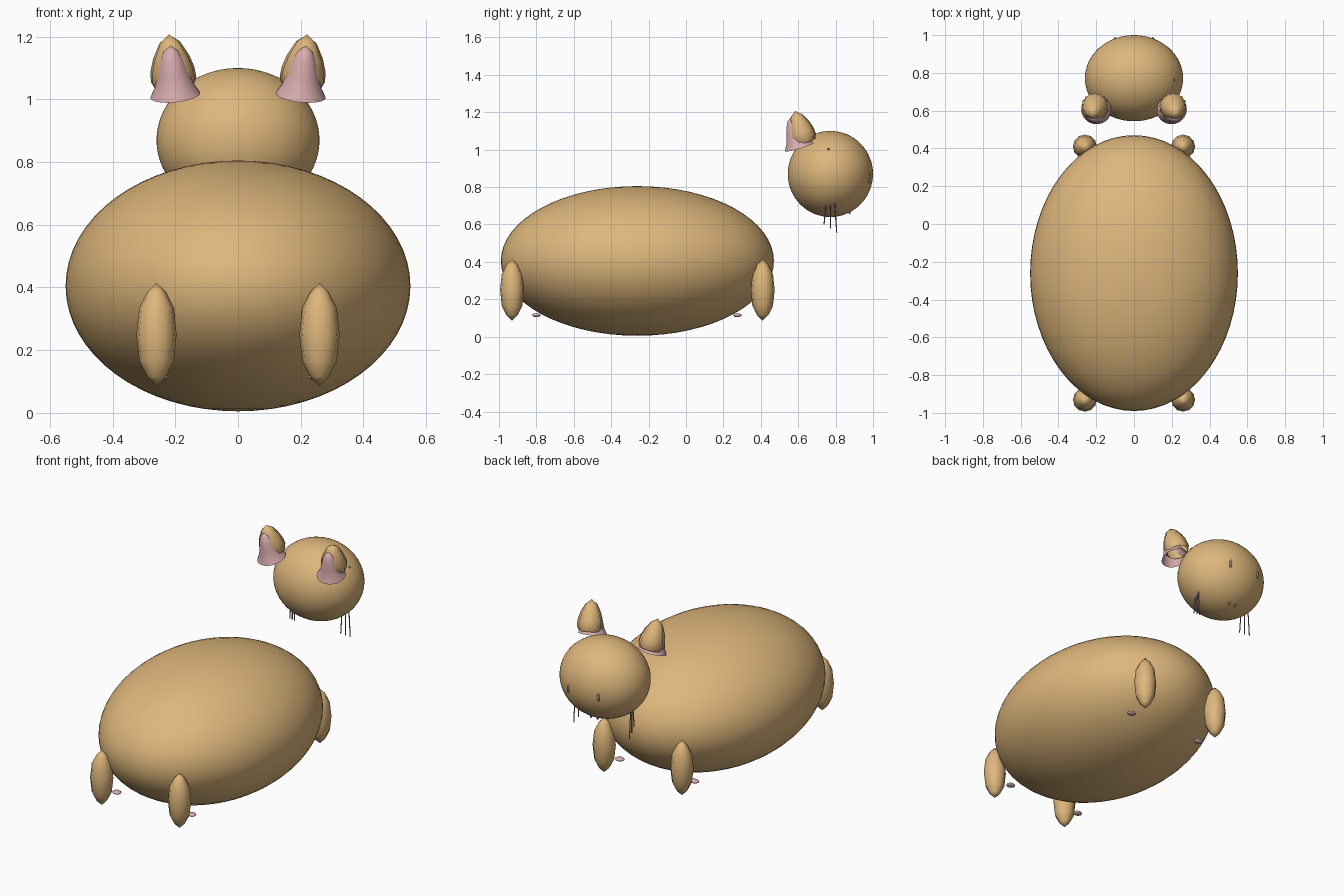
import bpy, bmesh, math
from mathutils import Vector, Matrix

cube = bpy.data.objects.get("Cube")
if cube:
    bpy.data.objects.remove(cube, do_unlink=True)


def material(name, color):
    mat = bpy.data.materials.new(name)
    mat.use_nodes = True
    rgba = (*color, 1)
    mat.diffuse_color = rgba
    mat.node_tree.nodes["Principled BSDF"].inputs["Base Color"].default_value = rgba
    return mat


TAN = material("tan fur", (0.73, 0.47, 0.20))
PINK = material("soft pink", (0.70, 0.42, 0.43))
DUSK = material("dusky mauve", (0.32, 0.20, 0.24))


def finish(bm, name, mat, matrix):
    bmesh.ops.recalc_face_normals(bm, faces=bm.faces)
    mesh = bpy.data.meshes.new(name)
    bm.to_mesh(mesh)
    bm.free()
    mesh.materials.append(mat)
    mesh.shade_smooth()
    obj = bpy.data.objects.new(name, mesh)
    obj.matrix_world = matrix
    bpy.context.collection.objects.link(obj)
    return obj


def ellipsoid(name, center, radii, mat, segments=48):
    bm = bmesh.new()
    bmesh.ops.create_uvsphere(bm, u_segments=segments, v_segments=segments // 2, radius=1)
    bmesh.ops.scale(bm, vec=radii, verts=bm.verts)
    return finish(bm, name, mat, Matrix.Translation(center))


def lathe(name, profile, base, axis, mat, flute=0.0, sides=32):
    """Spin a (radius, height) profile around an axis, with optional soft flutes."""
    bm = bmesh.new()
    rings = []
    for r, h in profile:
        if r == 0:
            rings.append([bm.verts.new((0, 0, h))] * sides)
            continue
        ring = []
        for i in range(sides):
            a = math.tau * i / sides
            rr = r * (1 - flute * (i % 2))
            ring.append(bm.verts.new((rr * math.cos(a), rr * math.sin(a), h)))
        rings.append(ring)
    for low, high in zip(rings, rings[1:]):
        for i in range(sides):
            j = (i + 1) % sides
            corners = list(dict.fromkeys((low[i], low[j], high[j], high[i])))
            bm.faces.new(corners)
    turn = Vector((0, 0, 1)).rotation_difference(Vector(axis)).to_matrix().to_4x4()
    return finish(bm, name, mat, Matrix.Translation(base) @ turn)


# Body and head
ellipsoid("body", (0, -0.26, 0.405), (0.55, 0.73, 0.40), TAN, 64)
ellipsoid("head", (0, 0.772, 0.87), (0.26, 0.228, 0.23), TAN, 64)

LEG = [(0, 0), (0.03, 0.03), (0.055, 0.08), (0.064, 0.165),
       (0.055, 0.25), (0.03, 0.3), (0, 0.33)]
EAR = [(0.062, 0), (0.073, 0.025), (0.07, 0.06), (0.058, 0.1), (0.035, 0.145), (0, 0.175)]
INNER = [(0.08, 0), (0.063, 0.03), (0.05, 0.07), (0.038, 0.115), (0.021, 0.15), (0, 0.165)]

for side, s in (("left", 1), ("right", -1)):
    # Legs with their small toe pads
    for end, leg_y, pad_y in (("front", -0.93, -0.8), ("back", 0.41, 0.275)):
        lathe(f"{end}_leg_{side}", LEG, (s * 0.26, leg_y, 0.085), (0, 0, 1), TAN, 0.05, 24)
        ellipsoid(f"{end}_pad_{side}", (s * 0.25, pad_y, 0.115),
                  (0.027, 0.023, 0.01), PINK, 16)
    # Ears: fluted shell with a flared pink cone in front
    lean = (s * 0.1, -0.28, 0.95)
    lathe(f"ear_{side}", EAR, (s * 0.203, 0.632, 1.04), lean, TAN, 0.09)
    lathe(f"inner_ear_{side}", INNER, (s * 0.2, 0.605, 1.013), lean, PINK)
    # Eyes and nostrils
    ellipsoid(f"eye_{side}", (s * 0.1, 0.979, 0.85), (0.008, 0.01, 0.026), DUSK, 16)
    ellipsoid(f"nostril_{side}", (s * 0.022, 0.875, 0.664), (0.007, 0.006, 0.01), DUSK, 12)
    # Whiskers hanging under the cheeks
    for n in range(3):
        top = Vector((s * (0.17 + 0.008 * n), 0.75 + 0.022 * n, 0.72))
        tip = Vector((top.x, top.y + 0.012 * (n - 1), 0.6 - 0.022 * n))
        lathe(f"whisker_{side}_{n + 1}", [(0.003, 0), (0.003, (tip - top).length)],
              top, tip - top, DUSK, sides=8)

# Tiny cheek spot
ellipsoid("cheek_spot", (0.212, 0.762, 1.002), (0.006, 0.006, 0.006), DUSK, 12)
